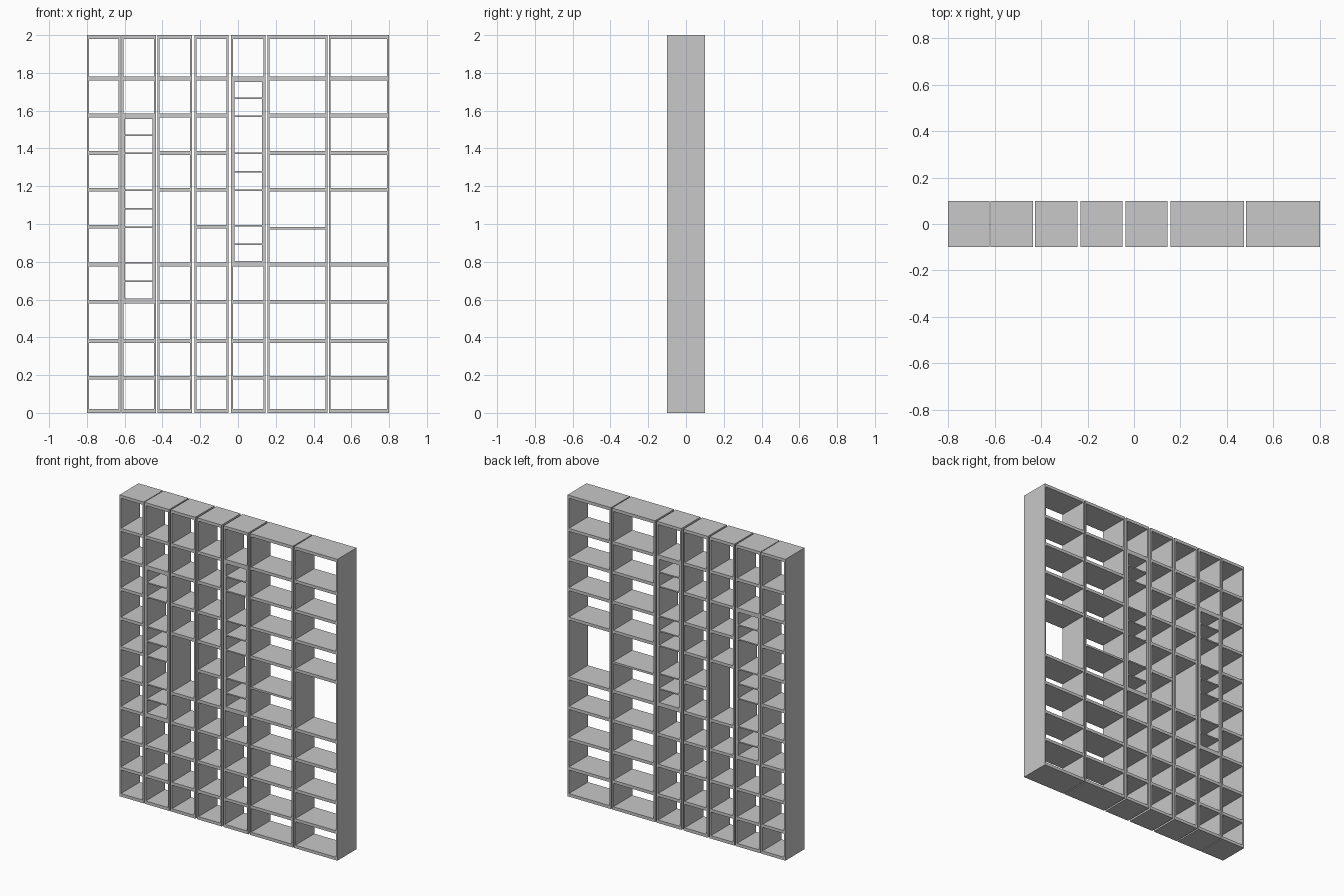
import bpy
import bmesh
from mathutils import Vector

cube = bpy.data.objects.get("Cube")
if cube:
    bpy.data.objects.remove(cube, do_unlink=True)

GREY = (0.58, 0.58, 0.58)
grey = bpy.data.materials.new("light grey")
grey.use_nodes = True
grey.diffuse_color = (*GREY, 1)
grey.node_tree.nodes["Principled BSDF"].inputs["Base Color"].default_value = (*GREY, 1)

DEPTH = 0.2
SIDE = 0.01      # upright thickness
BOARD = 0.02     # shelf thickness
THIN = 0.008     # insert board thickness
HEIGHT = 2.0


def build(name, boxes):
    """One object made of full-depth boards given as (x0, x1, z0, z1)."""
    bm = bmesh.new()
    for x0, x1, z0, z1 in boxes:
        verts = bmesh.ops.create_cube(bm, size=1)["verts"]
        bmesh.ops.scale(bm, vec=Vector((x1 - x0, DEPTH, z1 - z0)), verts=verts)
        bmesh.ops.translate(bm, vec=Vector(((x0 + x1) / 2, 0, (z0 + z1) / 2)), verts=verts)
    mesh = bpy.data.meshes.new(name)
    bm.to_mesh(mesh)
    bm.free()
    mesh.materials.append(grey)
    obj = bpy.data.objects.new(name, mesh)
    bpy.context.collection.objects.link(obj)


# Outer x limits of the seven free-standing bays
bays = [(-0.80, -0.622), (-0.617, -0.435), (-0.425, -0.243), (-0.23, -0.05),
        (-0.036, 0.145), (0.157, 0.474), (0.481, 0.80)]

# Undersides of the shelves, bottom to top
levels = [0, 0.176, 0.371, 0.578, 0.775, 0.976, 1.171, 1.366, 1.564, 1.76, 1.98]
MIDDLE = 5

# Levels left out of a bay: open niches and spaces taken by the inserts
omitted = {1: range(4, 8), 2: [MIDDLE], 4: range(5, 9), 5: [MIDDLE], 6: [MIDDLE]}

for i, (left, right) in enumerate(bays):
    build(f"bay_{i + 1}_uprights", [(left, left + SIDE, 0, HEIGHT),
                                    (right - SIDE, right, 0, HEIGHT)])
    build(f"bay_{i + 1}_shelves", [(left + SIDE, right - SIDE, z, z + BOARD)
                                   for k, z in enumerate(levels)
                                   if k not in omitted.get(i, [])])

# Thinner middle shelf of the first wide bay
build("thin_middle_shelf", [(bays[5][0] + SIDE, bays[5][1] - SIDE, 0.97, 0.983)])

# Two identical inserts with thin, closely spaced boards
drops = [0, 0.09, 0.185, 0.382, 0.48, 0.578, 0.764, 0.864]
for i, base, top in ((1, 4 - 1, 8), (4, 4, 9)):
    x0, x1 = bays[i][0] + SIDE, bays[i][1] - SIDE
    z0, z1 = levels[base] + BOARD, levels[top]
    boards = [(x0, x0 + THIN, z0, z1), (x1 - THIN, x1, z0, z1)]
    heights = [z1 - THIN - d for d in drops] + [z0]
    boards += [(x0 + THIN, x1 - THIN, z, z + THIN) for z in heights]
    build(f"bay_{i + 1}_insert", boards)
